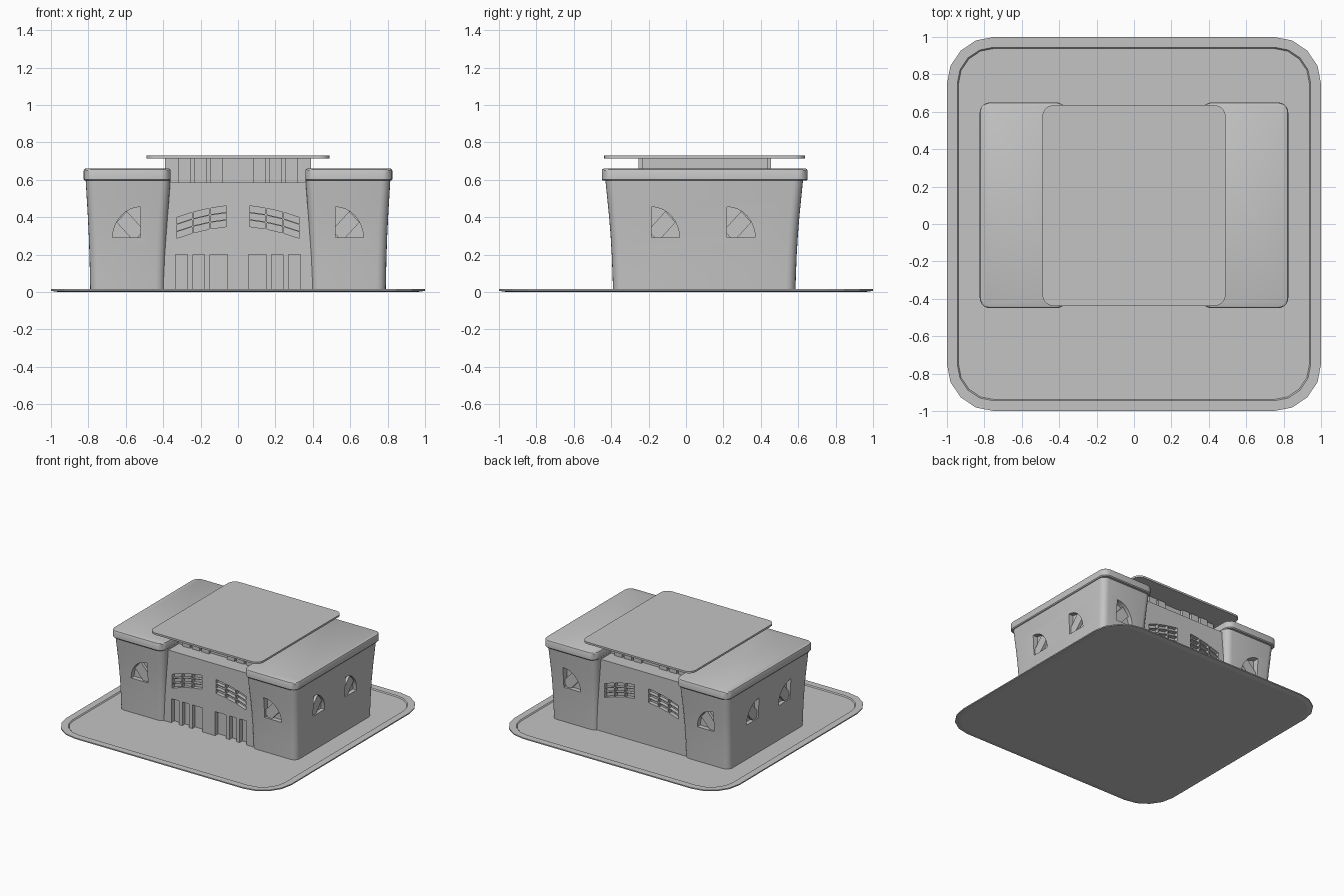
import bpy, bmesh, math

cube = bpy.data.objects.get("Cube")
if cube:
    bpy.data.objects.remove(cube, do_unlink=True)

GREY = (0.55, 0.55, 0.55, 1)
grey = bpy.data.materials.new("stone grey")
grey.use_nodes = True
grey.diffuse_color = GREY
grey.node_tree.nodes["Principled BSDF"].inputs["Base Color"].default_value = GREY


def finish(name, bm):
    bmesh.ops.recalc_face_normals(bm, faces=bm.faces)
    mesh = bpy.data.meshes.new(name)
    bm.to_mesh(mesh)
    bm.free()
    mesh.materials.append(grey)
    ob = bpy.data.objects.new(name, mesh)
    bpy.context.collection.objects.link(ob)
    return ob


def select(ob):
    bpy.ops.object.select_all(action='DESELECT')
    ob.select_set(True)
    bpy.context.view_layer.objects.active = ob


def smooth(ob):
    select(ob)
    bpy.ops.object.shade_smooth_by_angle(angle=math.radians(30))


def rounded(x0, x1, y0, y1, r, steps):
    corners = [(x1 - r, y1 - r), (x0 + r, y1 - r), (x0 + r, y0 + r), (x1 - r, y0 + r)]
    pts = []
    for q, (cx, cy) in enumerate(corners):
        for i in range(steps + 1):
            a = (q + i / steps) * math.pi / 2
            pts.append((cx + r * math.cos(a), cy + r * math.sin(a)))
    return pts


def loft(name, sections, steps=5):
    """Skin rounded rectangles (x0, x1, y0, y1, radius, z) and cap both ends."""
    bm = bmesh.new()
    rings = [[bm.verts.new((x, y, s[5])) for x, y in rounded(*s[:5], steps)] for s in sections]
    for a, b in zip(rings, rings[1:]):
        n = len(a)
        for i in range(n):
            bm.faces.new((a[i], a[(i + 1) % n], b[(i + 1) % n], b[i]))
    bm.faces.new(rings[0])
    bm.faces.new(rings[-1])
    return finish(name, bm)


def prism(bm, pts, place, d0, d1):
    """Extrude a (u, z) outline between two depths on a wall."""
    a = [bm.verts.new(place(u, z, d0)) for u, z in pts]
    b = [bm.verts.new(place(u, z, d1)) for u, z in pts]
    n = len(a)
    for i in range(n):
        bm.faces.new((a[i], a[(i + 1) % n], b[(i + 1) % n], b[i]))
    bm.faces.new(a)
    bm.faces.new(b)


def rect(u0, u1, z0, z1):
    return [(u0, z0), (u1, z0), (u1, z1), (u0, z1)]


def cut(ob, bm):
    cutter = finish("cutter", bm)
    cutter.hide_render = True
    mod = ob.modifiers.new("openings", 'BOOLEAN')
    mod.operation = 'DIFFERENCE'
    mod.solver = 'EXACT'
    mod.object = cutter
    select(ob)
    bpy.ops.object.modifier_apply(modifier=mod.name)
    bpy.data.objects.remove(cutter, do_unlink=True)


def front(u, z, d):
    return (u, d, z)


def side(u, z, d):
    return (d, u, z)


# Ground slab with a raised rim
loft("ground_slab", [(-h, h, -h, h, h - 0.75, z) for h, z in
                     ((0.96, 0), (1, 0.006), (1, 0.015), (0.945, 0.015), (0.938, 0.007))], 4)

# Flared towers with quarter-round windows
W, H, SILL = 0.15, 0.165, 0.29
arc = [(0, 0)] + [(math.cos(i * math.pi / 16), math.sin(i * math.pi / 16)) for i in range(9)]
bar = [(0, 0.12), (0, 0.36), (0.5, 0.86), (0.86, 0.5), (0.36, 0), (0.12, 0)]


def quarter(shape, corner, direction):
    return [(corner + direction * u * W, SILL + v * H) for u, v in shape]


for s, label in ((1, "left"), (-1, "right")):
    def tower_section(grow, z, r):
        xs = sorted((s * (0.39 - 0.7 * grow), s * (0.79 + 0.6 * grow)))
        return (*xs, -0.39 - grow, 0.585 + grow, r, z)

    tower = loft(label + "_tower", [tower_section(g, z, 0.05) for g, z in
                 ((0, 0.007), (0.003, 0.1), (0.007, 0.2), (0.013, 0.3),
                  (0.021, 0.4), (0.031, 0.5), (0.041, 0.6))])
    places = [(front, s * 0.52, s, -0.46, -0.365), (front, s * 0.67, -s, 0.66, 0.56),
              (side, -0.185, 1, s * 0.86, s * 0.765), (side, 0.22, 1, s * 0.86, s * 0.765)]
    holes, bars = bmesh.new(), bmesh.new()
    for place, corner, direction, outer, inner in places:
        prism(holes, quarter(arc, corner, direction), place, outer, inner)
        step = math.copysign(0.022, inner - outer)
        prism(bars, quarter(bar, corner, direction), place, inner - step, inner + step / 4)
    cut(tower, holes)
    smooth(tower)
    finish(label + "_window_bars", bars)

    # Tower cap with softened edges
    cap = []
    for inset, z in ((0.006, 0.595), (0, 0.602), (0, 0.65), (0.003, 0.656), (0.01, 0.66)):
        xs = sorted((s * (0.36 + inset), s * (0.825 - inset)))
        cap.append((*xs, -0.45 + inset, 0.65 - inset, 0.055, z))
    smooth(loft(label + "_tower_cap", cap))

# Central hall with arched rows of panes and recessed entrances
FRONT, BACK = -0.37, 0.565
hall_bm = bmesh.new()
prism(hall_bm, rect(-0.45, 0.45, 0.007, 0.585), front, FRONT, BACK)
hall = finish("central_hall", hall_bm)


def rise(u):
    return 0.35 - 0.5 * (abs(u) - 0.06) ** 2 - 0.01 * (abs(u) - 0.06) / 0.1


holes, pillars = bmesh.new(), bmesh.new()
for s in (1, -1):
    for column in range(3):
        u0, u1 = s * (0.062 + 0.092 * column), s * (0.145 + 0.092 * column)
        for row in range(3):
            lift = 0.039 * row
            pane = [(u0, rise(u0) + lift), (u1, rise(u1) + lift),
                    (u1, rise(u1) + lift + 0.033), (u0, rise(u0) + lift + 0.033)]
            prism(holes, pane, front, FRONT - 0.05, FRONT + 0.03)
            prism(holes, pane, front, BACK + 0.05, BACK - 0.03)
    prism(holes, rect(s * 0.055, s * 0.335, -0.02, 0.2), front, FRONT - 0.05, FRONT + 0.04)
    for u in (0.165, 0.255):
        prism(pillars, rect(s * (u - 0.015), s * (u + 0.015), 0.007, 0.203),
              front, FRONT + 0.005, FRONT + 0.045)
cut(hall, holes)
finish("entrance_pillars", pillars)

# Upper storey with projecting panels
upper = bmesh.new()
prism(upper, rect(-0.39, 0.39, 0.58, 0.718), front, -0.235, 0.435)
finish("upper_storey", upper)
panels = bmesh.new()
for s in (1, -1):
    for u in (0.08, 0.165, 0.25):
        for y0, y1 in ((-0.255, -0.23), (0.455, 0.43)):
            prism(panels, rect(s * u, s * (u + 0.068), 0.58, 0.718), front, y0, y1)
finish("upper_storey_panels", panels)

# Thin overhanging roof
smooth(loft("roof_plate", [(-0.49, 0.49, -0.438, 0.635, 0.06, z) for z in (0.715, 0.73)]))
